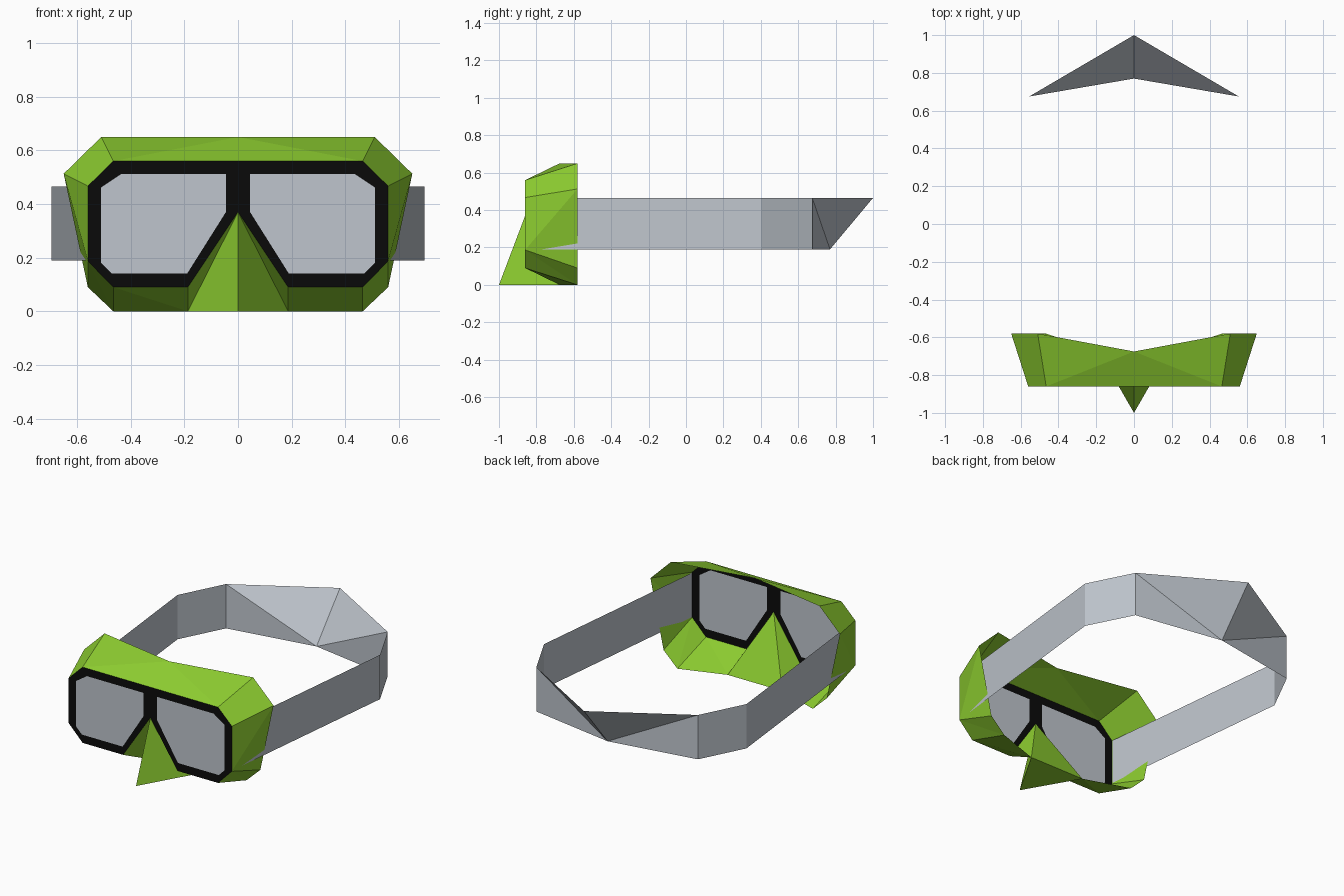
import bpy
import bmesh

if "Cube" in bpy.data.objects:
    bpy.data.objects.remove(bpy.data.objects["Cube"], do_unlink=True)


def make_material(name, rgb):
    mat = bpy.data.materials.new(name)
    mat.use_nodes = True
    colour = (*rgb, 1.0)
    mat.diffuse_color = colour
    bsdf = next(n for n in mat.node_tree.nodes if n.type == 'BSDF_PRINCIPLED')
    bsdf.inputs["Base Color"].default_value = colour
    bsdf.inputs["Roughness"].default_value = 0.8
    return mat


green = make_material("lime green", (0.27, 0.62, 0.03))
grey = make_material("light grey", (0.52, 0.56, 0.61))
black = make_material("black", (0.003, 0.003, 0.003))


def half_part(name, points, faces, materials, slots=None):
    """Build the +x half from flat faces, then mirror it across x = 0."""
    bm = bmesh.new()
    verts = [bm.verts.new(p) for p in points]
    for i, face in enumerate(faces):
        f = bm.faces.new([verts[k] for k in face])
        f.material_index = slots[i] if slots else 0
    mesh = bpy.data.meshes.new(name)
    bm.to_mesh(mesh)
    bm.free()
    for m in materials:
        mesh.materials.append(m)
    obj = bpy.data.objects.new(name, mesh)
    bpy.context.collection.objects.link(obj)
    mirror = obj.modifiers.new("mirror", 'MIRROR')
    mirror.merge_threshold = 0.0005
    return obj


FRONT, BACK, MID = -0.86, -0.58, -0.675

# Front plate: black frame band around a grey lens
outer = [(0, .56), (.465, .56), (.56, .467), (.56, .187),
         (.465, .09), (.187, .09), (0, .37)]
inner = [(.045, .512), (.435, .512), (.51, .462), (.51, .18),
         (.47, .14), (.19, .14), (.045, .37)]
n = len(outer)
band = [(i, n + i, n + (i + 1) % n, (i + 1) % n) for i in range(n)]
half_part("lens_frame", [(x, FRONT, z) for x, z in outer + inner],
          band + [tuple(reversed(range(n, 2 * n)))],
          [black, grey], [0] * n + [1])

# Flared skirt: from the plate edge back to the open face rim
front_edge = [(x, FRONT, z) for x, z in outer]
back_edge = [(0, MID, .65), (.51, BACK, .65), (.65, BACK, .513),
             (.56, BACK, .09), (.465, BACK, 0), (.187, MID, 0)]
half_part("mask_skirt", front_edge + back_edge,
          [(0, 1, 7), (1, 8, 7),           # top
           (1, 2, 9), (1, 9, 8),           # upper corner
           (2, 3, 9), (3, 10, 9),          # side
           (3, 4, 11), (3, 11, 10),        # lower corner
           (4, 5, 12), (4, 12, 11),        # bottom
           (5, 6, 12)],                    # nose notch
          [green])

# Nose pocket: closed pyramid pointing forward and down
half_part("nose_pocket",
          [(0, FRONT, .37), (0, -1, 0), (.187, MID, 0), (0, MID, 0)],
          [(0, 1, 2), (1, 3, 2), (0, 2, 3)], [green])

# Head strap: thin band, its back panel leaning outward at the top
path = [(.558, -.855), (.695, .4), (.555, .675)]
strap = [(x, y, z) for x, y in path for z in (.19, .465)]
strap += [(0, .77, .19), (0, 1, .465)]
half_part("head_strap", strap,
          [(0, 2, 3, 1), (2, 4, 5, 3), (4, 6, 5), (6, 7, 5)], [grey])
